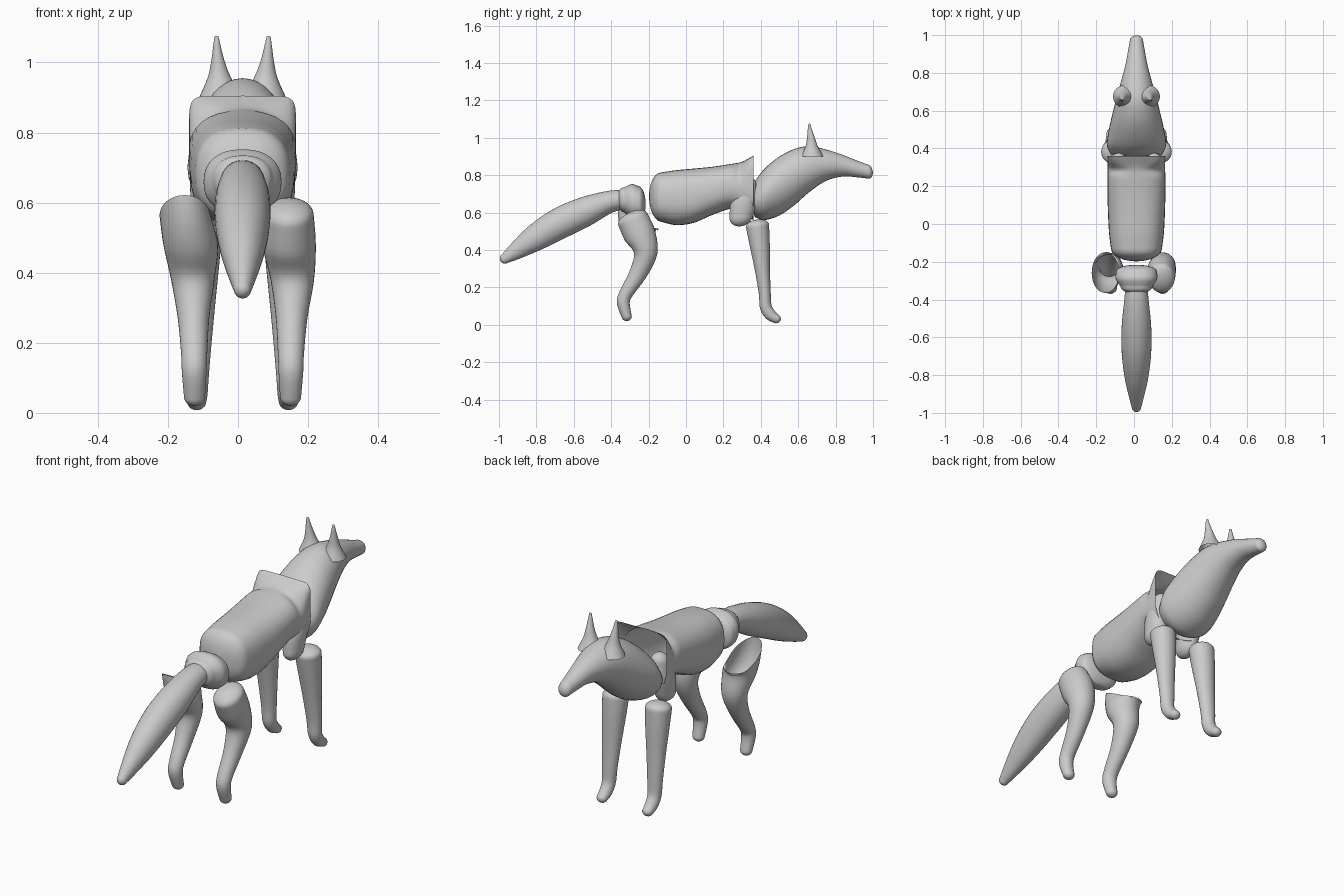
import bpy, bmesh, math

if "Cube" in bpy.data.objects:
    bpy.data.objects.remove(bpy.data.objects["Cube"])

SEG = 32
CX = 0.013  # centre line of the animal

coat = bpy.data.materials.new("grey_coat")
coat.diffuse_color = (0.6, 0.6, 0.6, 1)
coat.use_nodes = True
coat.node_tree.nodes["Principled BSDF"].inputs["Base Color"].default_value = coat.diffuse_color


def smooth_rows(rows, steps):
    """Catmull-Rom resampling of rows of numbers."""
    out = []
    for i in range(len(rows) - 1):
        p = [rows[max(0, min(len(rows) - 1, i + k))] for k in (-1, 0, 1, 2)]
        for s in range(steps):
            t = s / steps
            out.append([0.5 * (2 * b + (c - a) * t + (2 * a - 5 * b + 4 * c - d) * t * t
                               + (3 * b - a - 3 * c + d) * t ** 3) for a, b, c, d in zip(*p)])
    out.append(list(rows[-1]))
    return out


def loft(name, rows, tilt=None, first_tilt=None, start=0.0, end=0.0, n=2.0, collar=False, steps=5):
    """Skin rings (x, y, z, half width, half depth); start/end give the length of rounded caps."""
    full = []
    for i, r in enumerate(rows):
        a, b = rows[max(i - 1, 0)], rows[min(i + 1, len(rows) - 1)]
        ang = tilt if tilt is not None else math.atan2(b[1] - a[1], -(b[2] - a[2]))
        if i == 0 and first_tilt is not None:
            ang = first_tilt
        last = collar and i == len(rows) - 1
        full.append((*r, ang, 9.0 if last else n, 2.2 if last else n))
    rings = smooth_rows(full, steps)

    def cap(ring, inner, length):
        v = [ring[k] - inner[k] for k in range(3)]
        m = math.sqrt(sum(c * c for c in v)) or 1
        res = []
        for k in range(1, 7):
            q = k / 6 * math.pi / 2 * 0.985
            s, c = math.sin(q) * length / m, math.cos(q)
            res.append([ring[j] + v[j] * s for j in range(3)] + [ring[3] * c, ring[4] * c] + ring[5:])
        return res

    head = cap(rings[0], rings[1], start)[::-1] if start else []
    tail = cap(rings[-1], rings[-2], end) if end else []
    rings = head + rings + tail
    bm = bmesh.new()
    loops = []
    for x, y, z, rx, rt, ang, top, low in rings:
        loop = []
        for j in range(SEG):
            q = 2 * math.pi * j / SEG
            c, s = math.cos(q), math.sin(q)
            e = 2 / (top if s > -1e-6 else low)
            u = math.copysign(abs(c) ** e, c) * rx
            v = math.copysign(abs(s) ** e, s) * rt
            loop.append(bm.verts.new((x + u, y + v * math.cos(ang), z + v * math.sin(ang))))
        loops.append(loop)
    for a, b in zip(loops, loops[1:]):
        for j in range(SEG):
            k = (j + 1) % SEG
            bm.faces.new((a[j], a[k], b[k], b[j]))
    if start:
        bm.faces.new(loops[0][::-1])
    if end:
        bm.faces.new(loops[-1])
    bmesh.ops.recalc_face_normals(bm, faces=bm.faces)
    me = bpy.data.meshes.new(name)
    bm.to_mesh(me)
    bm.free()
    me.materials.append(coat)
    ob = bpy.data.objects.new(name, me)
    bpy.context.collection.objects.link(ob)
    bpy.ops.object.select_all(action='DESELECT')
    ob.select_set(True)
    bpy.context.view_layer.objects.active = ob
    bpy.ops.object.shade_smooth_by_angle(angle=math.radians(50))
    return ob


def upright(rows):
    """(y, bottom, top, half width) to upright rings on the centre line."""
    return [(CX, y, (a + b) / 2, w, (b - a) / 2) for y, a, b, w in rows]


UP = math.pi / 2

# Head and neck in one tapering form
loft("head_and_neck", upright([
    (0.37, 0.575, 0.77, 0.137), (0.42, 0.56, 0.835, 0.157), (0.50, 0.585, 0.90, 0.146),
    (0.58, 0.64, 0.94, 0.128), (0.66, 0.71, 0.955, 0.108), (0.75, 0.77, 0.937, 0.083),
    (0.84, 0.793, 0.908, 0.059), (0.92, 0.788, 0.876, 0.044), (0.972, 0.782, 0.857, 0.035)]),
    tilt=UP, start=0.012, end=0.028)

# Torso, ending in an open squared collar
loft("torso", upright([
    (-0.13, 0.55, 0.815, 0.135), (-0.05, 0.533, 0.827, 0.145), (0.04, 0.545, 0.835, 0.15),
    (0.14, 0.587, 0.845, 0.153), (0.24, 0.62, 0.86, 0.153), (0.30, 0.60, 0.872, 0.152),
    (0.36, 0.56, 0.905, 0.153)]), tilt=UP, start=0.068, n=2.5, collar=True)

# Pelvis saddle
loft("pelvis", upright([
    (-0.33, 0.60, 0.735, 0.085), (-0.29, 0.57, 0.752, 0.11), (-0.25, 0.565, 0.74, 0.108)]),
    tilt=UP, start=0.04, end=0.035, n=2.3)

# Tail
loft("tail", [
    (CX, -0.29, 0.672, 0.055, 0.05), (CX, -0.40, 0.66, 0.064, 0.058), (CX, -0.54, 0.605, 0.078, 0.079),
    (CX, -0.68, 0.54, 0.078, 0.083), (CX, -0.81, 0.462, 0.063, 0.07), (CX, -0.92, 0.387, 0.038, 0.043),
    (CX, -0.97, 0.353, 0.025, 0.027)], start=0.03, end=0.025)

for side, s in (("left", -1), ("right", 1)):
    def at(rows):
        return [(CX + s * r[0], *r[1:]) for r in rows]

    # Ears
    loft(side + "_ear", at([
        (0.062, 0.675, 0.90, 0.062, 0.06), (0.066, 0.672, 0.955, 0.034, 0.033),
        (0.070, 0.668, 1.0, 0.020, 0.021), (0.073, 0.662, 1.045, 0.011, 0.011),
        (0.074, 0.660, 1.068, 0.007, 0.006)]), tilt=0, end=0.008)

    # Shoulder lobes under the collar
    loft(side + "_shoulder", at([
        (0.095, 0.325, 0.74, 0.045, 0.05), (0.10, 0.31, 0.66, 0.05, 0.07),
        (0.10, 0.295, 0.58, 0.045, 0.062)]), tilt=0, start=0.05, end=0.055)

    # Front legs with forward-bent feet
    loft(side + "_front_leg", at([
        (0.123, 0.382, 0.53, 0.064, 0.062), (0.124, 0.393, 0.44, 0.059, 0.055),
        (0.127, 0.408, 0.30, 0.048, 0.041), (0.130, 0.421, 0.17, 0.039, 0.032),
        (0.131, 0.427, 0.095, 0.034, 0.032), (0.131, 0.452, 0.053, 0.031, 0.031),
        (0.131, 0.483, 0.031, 0.027, 0.024)]), start=0.033, end=0.023)

    # Hind legs: the left one is an open flared sleeve, the right one is closed
    shank = [(0.142, -0.216, 0.38, 0.062, 0.062), (0.140, -0.258, 0.27, 0.045, 0.047),
             (0.138, -0.322, 0.165, 0.037, 0.036), (0.138, -0.335, 0.115, 0.035, 0.034),
             (0.137, -0.317, 0.045, 0.030, 0.027)]
    if s < 0:
        hip = [(0.165, -0.258, 0.563, 0.072, 0.122), (0.148, -0.245, 0.48, 0.078, 0.084)]
        loft("left_hind_leg", at(hip + shank), first_tilt=-0.5, end=0.025)
    else:
        hip = [(0.133, -0.285, 0.565, 0.070, 0.084), (0.133, -0.247, 0.48, 0.076, 0.085)]
        loft("right_hind_leg", at(hip + shank), start=0.04, end=0.025)
